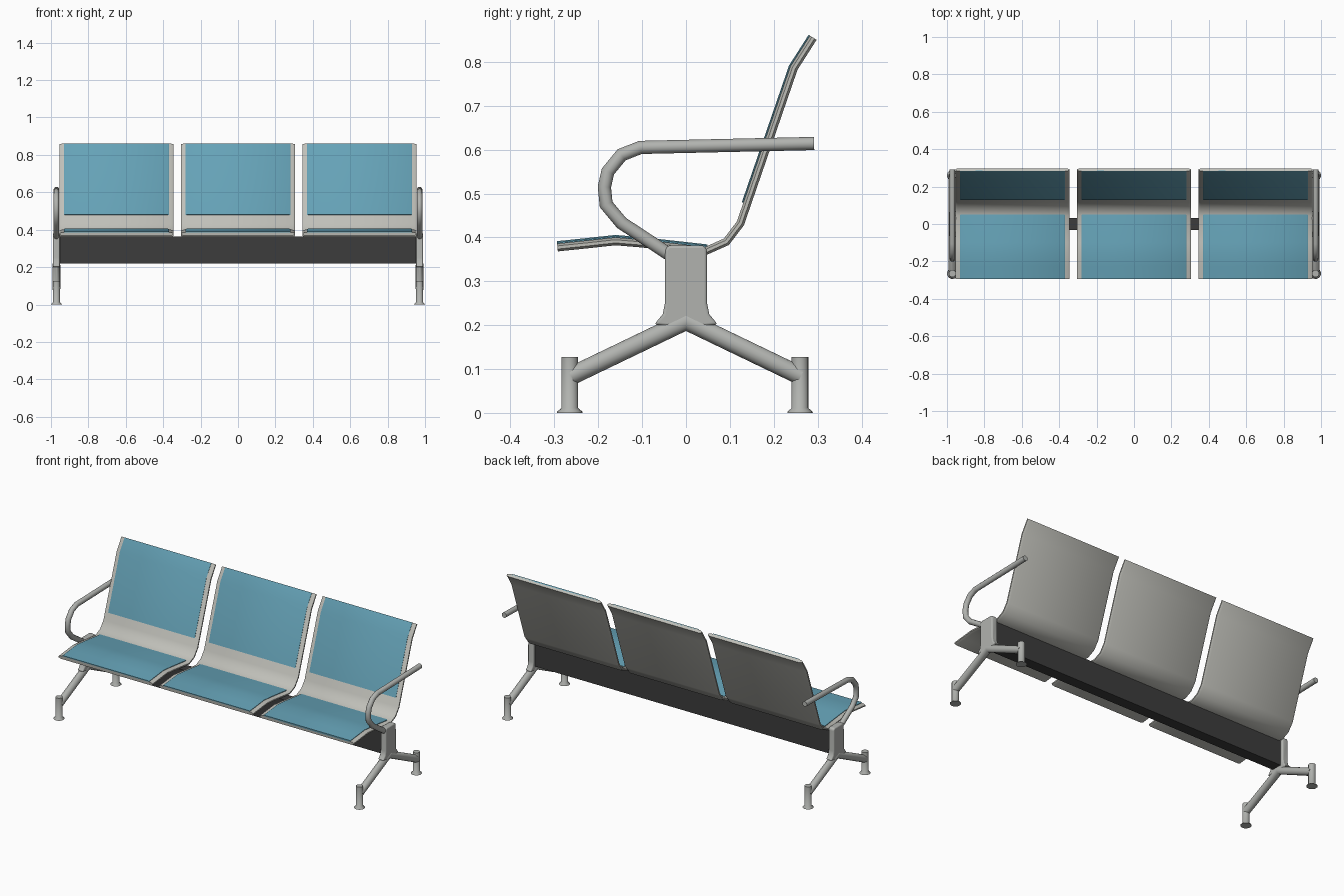
import bpy, bmesh, math
from mathutils import Vector

cube = bpy.data.objects.get("Cube")
if cube:
    bpy.data.objects.remove(cube, do_unlink=True)


def material(name, color):
    m = bpy.data.materials.new(name)
    m.diffuse_color = (*color, 1)
    m.use_nodes = True
    bsdf = next(n for n in m.node_tree.nodes if n.type == 'BSDF_PRINCIPLED')
    bsdf.inputs["Base Color"].default_value = (*color, 1)
    return m


SHELL = material("warm light grey", (0.52, 0.52, 0.48))
METAL = material("metal grey", (0.44, 0.45, 0.43))
FABRIC = material("teal blue", (0.13, 0.36, 0.47))
BEAM = material("charcoal", (0.045, 0.045, 0.045))


def finish(bm, name, mat, angle=50):
    bmesh.ops.recalc_face_normals(bm, faces=bm.faces)
    mesh = bpy.data.meshes.new(name)
    bm.to_mesh(mesh)
    bm.free()
    mesh.materials.append(mat)
    ob = bpy.data.objects.new(name, mesh)
    bpy.context.collection.objects.link(ob)
    bpy.ops.object.select_all(action='DESELECT')
    ob.select_set(True)
    bpy.context.view_layer.objects.active = ob
    bpy.ops.object.shade_smooth_by_angle(angle=math.radians(angle))
    return ob


def sweep(name, path, section, x, mat, scales=None):
    """Loft a section of (x, normal) offsets along a mitred path in the yz plane."""
    pts = [Vector(p) for p in path]
    dirs = [(b - a).normalized() for a, b in zip(pts, pts[1:])]
    bm = bmesh.new()
    rings = []
    for i, p in enumerate(pts):
        d0, d1 = dirs[max(i - 1, 0)], dirs[min(i, len(dirs) - 1)]
        t = (d0 + d1).normalized()
        n = Vector((-t.y, t.x)) / t.dot(d1)
        k = scales[i] if scales else 1
        rings.append([bm.verts.new((x + u * k, p.x + n.x * v * k, p.y + n.y * v * k))
                      for u, v in section])
    count = len(section)
    for a, b in zip(rings, rings[1:]):
        for j in range(count):
            m = (j + 1) % count
            bm.faces.new((a[j], a[m], b[m], b[j]))
    bm.faces.new(rings[0])
    bm.faces.new(rings[-1])
    return finish(bm, name, mat)


def circle(r, sides=16):
    return [(r * math.cos(math.tau * i / sides), r * math.sin(math.tau * i / sides))
            for i in range(sides)]


def slab(half, low, high, edge):
    """Flat section with softened long edges."""
    a, b = low * 0.7 + high * 0.3, low * 0.3 + high * 0.7
    return [(-half, a), (-half + edge, low), (half - edge, low), (half, a),
            (half, b), (half - edge, high), (-half + edge, high), (-half, b)]


# Seats: one bent shell with two thin upholstered pads each
shell_path = [(-.293, .377), (-.225, .384), (-.161, .391), (-.10, .386), (.045, .369),
              (.092, .390), (.124, .432), (.246, .786), (.290, .855)]
seat_pad_path = shell_path[:4] + [(.048, .3695)]
back_pad_path = [(.139, .476)] + shell_path[-2:]
shell_section = slab(.304, -.009, .009, .012)
seat_section = slab(.28, .005, .0145, .004)
back_section = slab(.28, .005, .0125, .004)
for label, x in (("right", -.65), ("middle", 0), ("left", .65)):
    sweep(label + "_seat_shell", shell_path, shell_section, x, SHELL)
    sweep(label + "_seat_pad", seat_pad_path, seat_section, x, FABRIC)
    sweep(label + "_back_pad", back_pad_path, back_section, x, FABRIC)

# Support beam
bm = bmesh.new()
bmesh.ops.create_cube(bm, size=1)
for v in bm.verts:
    v.co = (v.co.x * 1.92, v.co.y * .062, v.co.z * .145 + .2925)
finish(bm, "support_beam", BEAM, 30)

# End frames: column, splayed legs, feet and armrest
arm_path = [(.292, .614), (-.104, .605), (-.147, .588), (-.178, .55), (-.186, .515),
            (-.182, .475), (-.147, .433), (-.03, .356)]
half_column = [(.04, .382), (.048, .372), (.048, .25), (.053, .225), (.072, .202), (.03, .195)]
column_outline = half_column + [(-y, z) for y, z in reversed(half_column)]
for label, side in (("right", -1), ("left", 1)):
    x = .971 * side
    bm = bmesh.new()
    face = bm.faces.new([bm.verts.new((x - .018, y, z)) for y, z in column_outline])
    ext = bmesh.ops.extrude_face_region(bm, geom=[face])
    moved = [g for g in ext["geom"] if isinstance(g, bmesh.types.BMVert)]
    bmesh.ops.translate(bm, verts=moved, vec=(.036, 0, 0))
    column = finish(bm, label + "_column", METAL, 40)
    bevel = column.modifiers.new("soft_edges", 'BEVEL')
    bevel.width = .007
    bevel.segments = 3

    sweep(label + "_legs", [(-.262, .084), (0, .21), (.262, .084)], circle(.021), x, METAL)
    sweep(label + "_armrest", arm_path, circle(.015, 12), x, METAL)
    for end, y in (("front", -.265), ("back", .26)):
        sweep(f"{label}_{end}_foot", [(y, 0), (y, .003), (y, .011), (y, .127)],
              circle(.019), x, METAL, scales=(1.53, 1.5, 1, 1))
